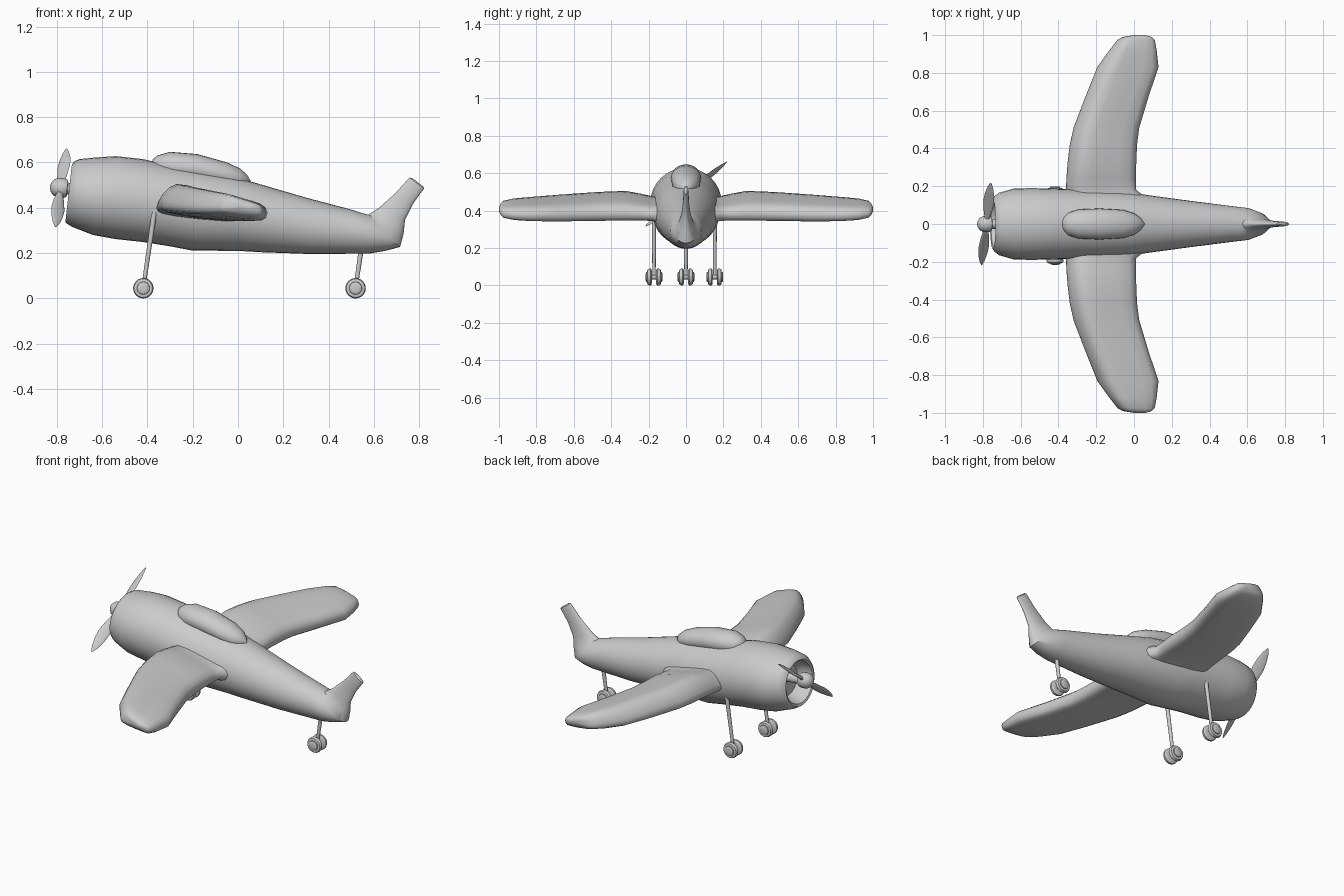
import bpy, bmesh
from math import sin, cos, pi, radians
from mathutils import Vector as V


def skin(name, rings, angle=40):
    """Join equal-length rings of points into a closed, smooth-shaded solid."""
    bm = bmesh.new()
    loops = [[bm.verts.new(p) for p in r] for r in rings]
    n = len(loops[0])
    for a, b in zip(loops, loops[1:]):
        for i in range(n):
            j = (i + 1) % n
            bm.faces.new((a[i], a[j], b[j], b[i]))
    bm.faces.new(loops[0])
    bm.faces.new(loops[-1])
    bmesh.ops.recalc_face_normals(bm, faces=bm.faces)
    me = bpy.data.meshes.new(name)
    bm.to_mesh(me)
    bm.free()
    ob = bpy.data.objects.new(name, me)
    bpy.context.collection.objects.link(ob)
    bpy.ops.object.select_all(action='DESELECT')
    ob.select_set(True)
    bpy.context.view_layer.objects.active = ob
    bpy.ops.object.shade_smooth_by_angle(angle=radians(angle))
    return ob


def ring(c, a, b, n=24):
    """Ellipse with centre c and half-axes a, b."""
    return [V(c) + V(a) * cos(2 * pi * i / n) + V(b) * sin(2 * pi * i / n) for i in range(n)]


def side_ring(xt, zt, xb, zb, w, n=32):
    """Cross-section given by its top and bottom point in side view and half width."""
    t, b = V((xt, 0, zt)), V((xb, 0, zb))
    return ring((t + b) / 2, (t - b) / 2, (0, w, 0), n)


def lathe(name, origin, axis, profile, n=24):
    """Turn (distance along axis, radius) pairs about an axis."""
    axis = V(axis).normalized()
    u = axis.orthogonal().normalized()
    w = axis.cross(u)
    return skin(name, [ring(V(origin) + axis * d, u * r, w * r, n) for d, r in profile])


# Fuselage: recessed cowl, body, then sections turning upward into the tail fin
body = [
    (-.66, .55, -.67, .37, .09), (-.69, .575, -.705, .355, .115),
    (-.728, .582, -.757, .348, .122), (-.733, .592, -.762, .336, .132),
    (-.722, .605, -.752, .328, .148), (-.70, .615, -.73, .315, .165),
    (-.63, .622, -.64, .28, .188), (-.54, .628, -.54, .262, .19),
    (-.42, .615, -.42, .249, .187), (-.30, .588, -.30, .23, .183),
    (-.20, .572, -.20, .211, .18), (-.05, .545, 0, .21, .168),
    (.06, .515, .10, .204, .152), (.30, .445, .32, .196, .121),
    (.50, .392, .58, .198, .092), (.55, .376, .65, .210, .085),
    (.565, .373, .715, .227, .066), (.575, .370, .731, .285, .042),
    (.62, .398, .737, .345, .026), (.695, .465, .772, .417, .016),
    (.74, .515, .81, .470, .014), (.757, .533, .821, .485, .011),
    (.768, .532, .818, .494, .004)]
skin("fuselage", [side_ring(*s) for s in body])

# Canopy
hood = [(-.384, .595, -.38, .565, .012), (-.375, .615, -.36, .55, .04),
        (-.355, .631, -.34, .535, .06), (-.30, .647, -.29, .52, .077),
        (-.18, .637, -.18, .51, .082), (-.05, .601, -.06, .49, .074),
        (.01, .573, -.005, .48, .056), (.04, .546, .03, .49, .032), (.056, .52, .05, .5, .006)]
skin("canopy", [side_ring(*s, 24) for s in hood])

# Wings: one aerofoil outline scaled at each span station (y, front x, rear x, bottom z, top z)
foil = [(0, .42), (.015, .56), (.06, .74), (.13, .9), (.22, 1), (.36, .96), (.55, .84), (.75, .7),
        (.9, .58), (.97, .45), (1, .27), (.98, .09), (.92, 0), (.75, 0), (.5, .05), (.25, .13), (.08, .22), (.02, .3)]
span = [(.08, -.37, .06, .33, .49), (.155, -.362, .045, .34, .475), (.18, -.36, .012, .345, .477),
        (.24, -.358, .01, .347, .49), (.32, -.352, .012, .347, .505), (.42, -.34, .016, .346, .502),
        (.51, -.32, .028, .345, .497), (.68, -.255, .079, .342, .485), (.83, -.195, .13, .344, .473),
        (.92, -.13, .12, .35, .465), (.975, -.087, .11, .362, .453), (.99, -.06, .095, .375, .44),
        (1.0, .0, .06, .395, .42)]
for side, label in ((1, "left"), (-1, "right")):
    skin(label + "_wing", [[V((a + (b - a) * u, side * y, lo + (hi - lo) * v)) for u, v in foil]
                           for y, a, b, lo, hi in span], 50)

# Propeller: spinner on the tilted axis and two twisted blades
hub = V((-.782, 0, .488))
axis = V((-1, 0, .1)).normalized()
lathe("spinner", hub, axis, [(-.12, .024), (-.03, .026), (-.028, .038), (-.015, .043), (.012, .043),
                             (.03, .036), (.043, .022), (.048, .006)])
blade = [(0, .010, .010), (.04, .014, .009), (.09, .025, .006), (.15, .032, .005),
         (.20, .028, .004), (.25, .016, .003), (.278, .003, .002)]
for s, label in ((1, "upper"), (-1, "lower")):
    along = V((.085, s * .77, s * .61)).normalized() if s > 0 else V((-.085, -.77, -.61)).normalized()
    chord = V((.055, -s * .017, s * .022)).normalized()
    thick = along.cross(chord).normalized()
    skin(label + "_blade", [ring(hub + along * d, chord * c, thick * t, 12) for d, c, t in blade])

# Landing gear: tapered strut, axle and a pair of tyres with hub caps
tyre = [(.011, .03), (.013, .04), (.018, .045), (.026, .045), (.034, .041), (.037, .034), (.036, .028),
        (.041, .027), (.044, .022), (.045, .01)]
gear = [("left_front", -.418, .154, (-.362, .154, .43), .012),
        ("right_front", -.418, -.171, (-.362, -.171, .43), .012),
        ("tail", .519, 0, (.55, 0, .26), .012)]
for label, x, y, top, r in gear:
    c = V((x, y, .045))
    lift = V(top) - c
    lathe(label + "_strut", c, lift, [(-.012, .006), (-.006, .009), (.02, .009), (lift.length, r)], 16)
    lathe(label + "_axle", c, (0, 1, 0), [(-.03, .013), (.03, .013)], 16)
    for s, tag in ((1, "a"), (-1, "b")):
        lathe(label + "_wheel_" + tag, c, (0, s, 0), tyre)
